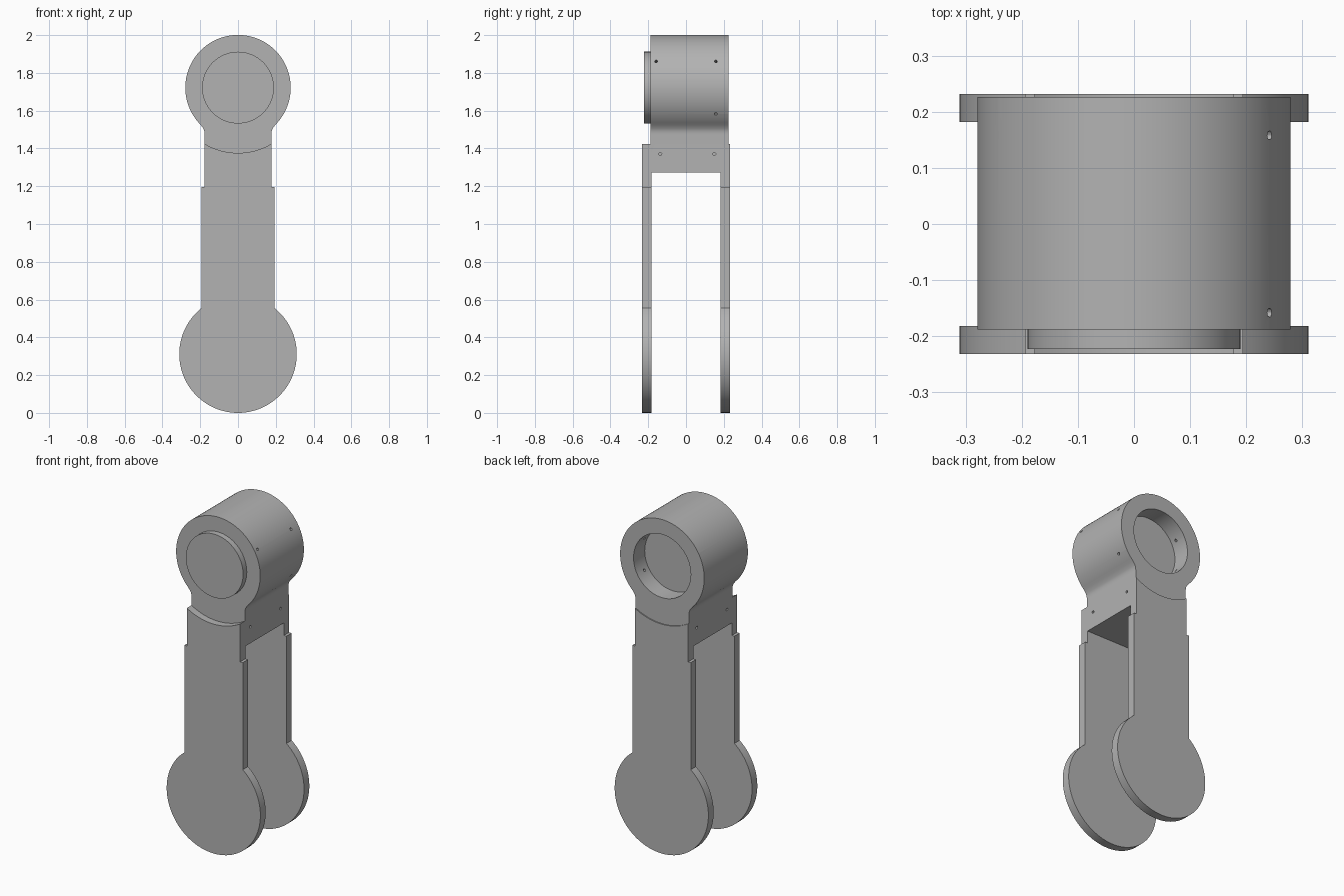
import bpy, bmesh
from math import sin, cos, pi, radians, atan2, asin, acos
from mathutils import Vector

if "Cube" in bpy.data.objects:
    bpy.data.objects.remove(bpy.data.objects["Cube"], do_unlink=True)

grey = bpy.data.materials.new("plain grey")
grey.use_nodes = True
grey.diffuse_color = (0.45, 0.45, 0.45, 1)
grey.node_tree.nodes["Principled BSDF"].inputs["Base Color"].default_value = grey.diffuse_color

AXIS_Z = 1.722          # height of the housing bore
HOUSING_R = 0.279
BORE_R = 0.19
NECK_X = 0.177
FRONT, BACK = -0.188, 0.226


def arc(cz, r, start, end, steps):
    """Points on an arc about (0, cz), angles in radians."""
    return [(r * cos(start + (end - start) * i / steps),
             cz + r * sin(start + (end - start) * i / steps)) for i in range(steps + 1)]


def extrude(name, outline, y0, y1):
    """Solid made by pushing an x-z outline from y0 to y1."""
    bm = bmesh.new()
    face = bm.faces.new([bm.verts.new((x, y0, z)) for x, z in outline])
    moved = bmesh.ops.extrude_face_region(bm, geom=[face])["geom"]
    bmesh.ops.translate(bm, vec=(0, y1 - y0, 0),
                        verts=[v for v in moved if isinstance(v, bmesh.types.BMVert)])
    bmesh.ops.recalc_face_normals(bm, faces=bm.faces)
    mesh = bpy.data.meshes.new(name)
    bm.to_mesh(mesh)
    bm.free()
    obj = bpy.data.objects.new(name, mesh)
    bpy.context.collection.objects.link(obj)
    mesh.materials.append(grey)
    return obj


def select(obj):
    bpy.ops.object.select_all(action="DESELECT")
    obj.select_set(True)
    bpy.context.view_layer.objects.active = obj


def cut(obj, cutter):
    mod = obj.modifiers.new("cut", "BOOLEAN")
    mod.operation = "DIFFERENCE"
    mod.solver = "EXACT"
    mod.object = cutter
    select(obj)
    bpy.ops.object.modifier_apply(modifier=mod.name)
    bpy.data.objects.remove(cutter, do_unlink=True)


def drill(obj, centre, direction, depth):
    """Small screw hole running through centre along direction."""
    direction = Vector(direction).normalized()
    bpy.ops.mesh.primitive_cylinder_add(vertices=12, radius=0.008, depth=depth, location=centre,
                                        rotation=direction.to_track_quat("Z", "Y").to_euler())
    drill_bit = bpy.context.object
    drill_bit.data.materials.append(grey)
    cut(obj, drill_bit)


# Housing: round barrel flowing through small fillets into a square neck
low = radians(-45)
flank = [(0.183, 1.505), (0.178, 1.49), (NECK_X, 1.475), (NECK_X, 1.272)]
housing = extrude("housing",
                  arc(AXIS_Z, HOUSING_R, low, pi - low, 72)
                  + [(-x, z) for x, z in flank] + flank[::-1], FRONT, BACK)

# Blind bore in the back
cut(housing, extrude("bore_cutter", arc(AXIS_Z, BORE_R, 0, 2 * pi, 64)[:-1], 0.12, 0.3))

# Screw holes in the barrel (side, tilt, y, depth) and in the neck
for side, tilt, y in ((1, 30, 0.158), (1, -30, 0.158), (-1, 30, 0.158),
                      (-1, -30, 0.158), (1, 30, -0.158)):
    d = Vector((side * cos(radians(tilt)), 0, sin(radians(tilt))))
    drill(housing, Vector((0, y, AXIS_Z)) + d * 0.24, d, 0.14)
for side in (-1, 1):
    for y in (-0.136, 0.15):
        drill(housing, (side * NECK_X, y, 1.371), (side, 0, 0), 0.12)

# Raised round cap on the front
cap = extrude("front_cap", arc(AXIS_Z, BORE_R, 0, 2 * pi, 64)[:-1], -0.223, FRONT + 0.01)

# Side arms: disc foot, long strip, narrow shoulder, hollow top that clears the barrel
DISC_R, STRIP_X, CLEAR_R = 0.311, 0.194, 0.346
join = acos(STRIP_X / DISC_R)
top = acos(NECK_X / CLEAR_R)
arm_outline = (arc(DISC_R, DISC_R, pi - join, 2 * pi + join, 72)
               + [(STRIP_X, 1.197), (NECK_X, 1.197)]
               + arc(AXIS_Z, CLEAR_R, -top, top - pi, 16)
               + [(-NECK_X, 1.197), (-STRIP_X, 1.197)])
front_arm = extrude("front_arm", arm_outline, -0.232, -0.182)
back_arm = extrude("back_arm", arm_outline, 0.182, 0.232)

for part in (housing, cap, front_arm, back_arm):
    select(part)
    bpy.ops.object.shade_smooth_by_angle(angle=radians(30))
